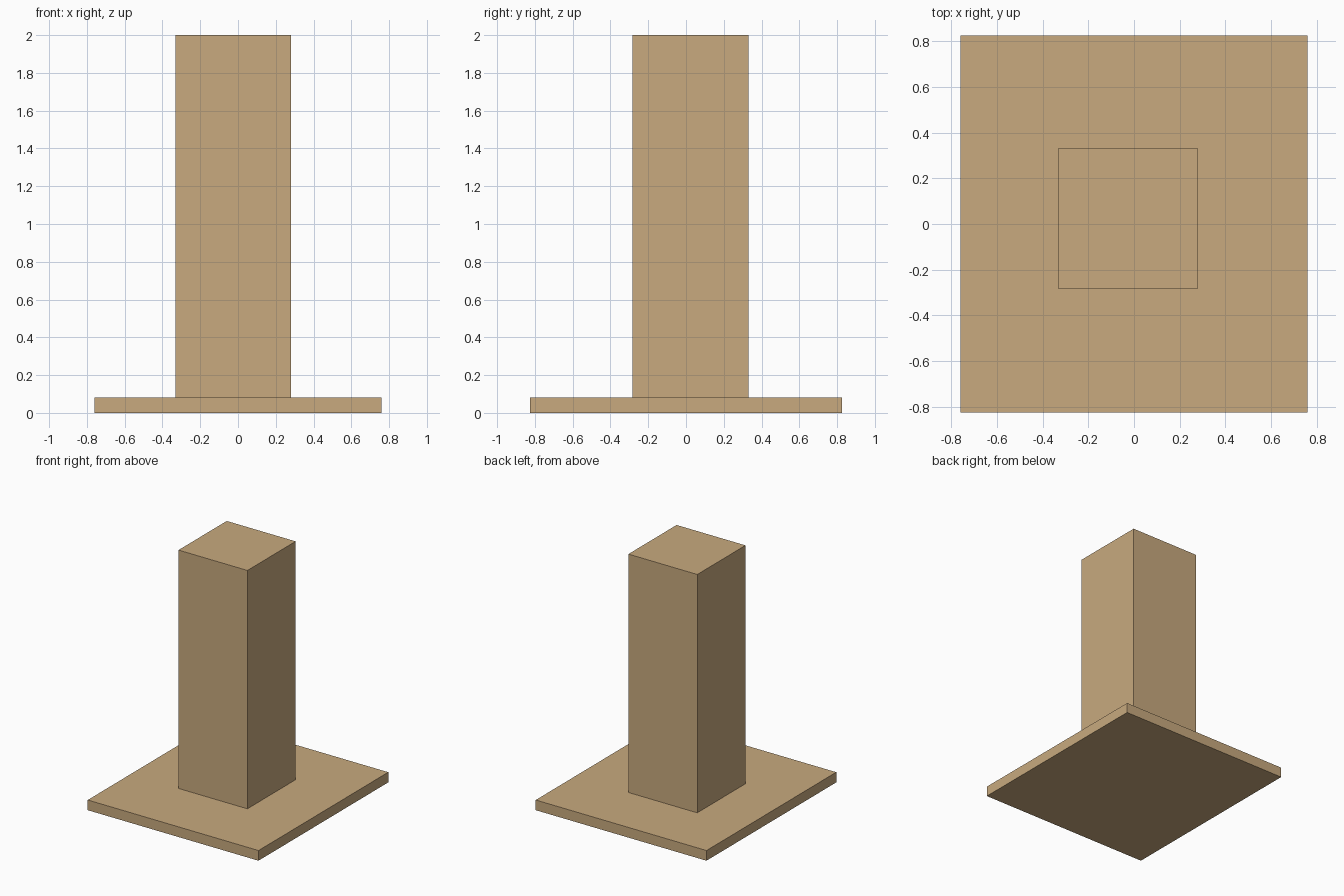
import bpy
from mathutils import Vector

if "Cube" in bpy.data.objects:
    bpy.data.objects.remove(bpy.data.objects["Cube"])

wood = bpy.data.materials.new("tan_wood")
wood.diffuse_color = (0.58, 0.40, 0.21, 1)
wood.use_nodes = True
wood.node_tree.nodes["Principled BSDF"].inputs["Base Color"].default_value = wood.diffuse_color


def box(name, low, high):
    low, high = Vector(low), Vector(high)
    bpy.ops.mesh.primitive_cube_add(size=1, location=(low + high) / 2)
    obj = bpy.context.object
    obj.name = name
    obj.scale = high - low
    bpy.ops.object.transform_apply(location=False, rotation=False, scale=True)
    obj.data.materials.append(wood)
    return obj


# Flat base plate
box("base_plate", (-0.76, -0.825, 0), (0.76, 0.825, 0.082))

# Square post, slightly off centre
box("post", (-0.332, -0.282, 0.082), (0.281, 0.331, 2))
